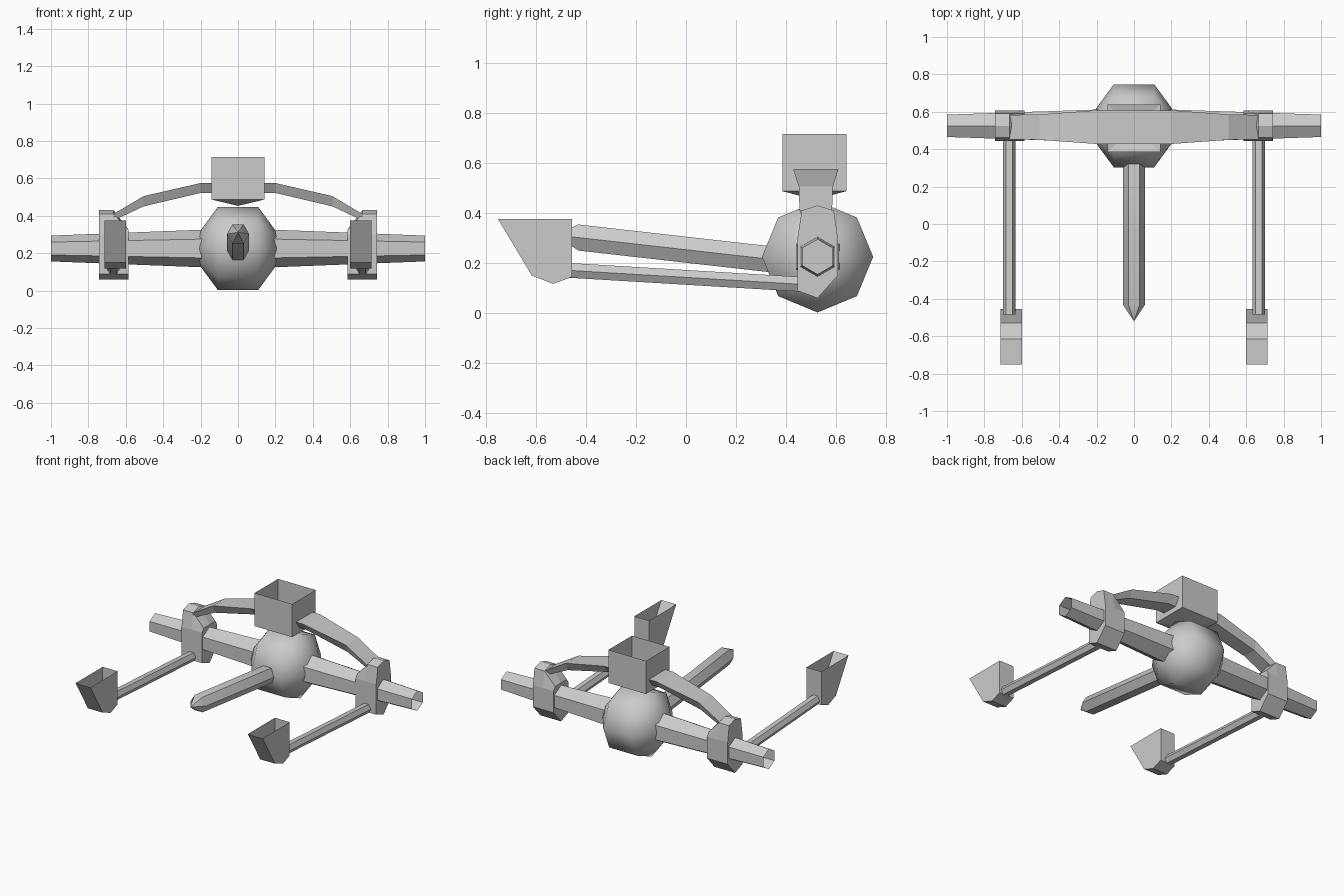
import bpy, bmesh
from math import sin, cos, pi, radians
from mathutils import Vector

if "Cube" in bpy.data.objects:
    bpy.data.objects.remove(bpy.data.objects["Cube"])


def loft(name, rings, cap_start=True, cap_end=True, smooth=0):
    """Skin a list of equal-length point rings; a one-point last ring makes a tip."""
    bm = bmesh.new()
    vs = [[bm.verts.new(p) for p in r] for r in rings]
    for a, b in zip(vs, vs[1:]):
        n = len(a)
        for i in range(n):
            j = (i + 1) % n
            if len(b) == 1:
                bm.faces.new((a[i], a[j], b[0]))
            else:
                bm.faces.new((a[i], a[j], b[j], b[i]))
    if cap_start:
        bm.faces.new(vs[0][::-1])
    if cap_end and len(vs[-1]) > 2:
        bm.faces.new(vs[-1])
    bmesh.ops.recalc_face_normals(bm, faces=bm.faces[:])
    mesh = bpy.data.meshes.new(name)
    bm.to_mesh(mesh)
    bm.free()
    if smooth:
        mesh.polygons.foreach_set("use_smooth", [True] * len(mesh.polygons))
        mesh.set_sharp_from_angle(angle=radians(smooth))
    ob = bpy.data.objects.new(name, mesh)
    bpy.context.collection.objects.link(ob)
    return ob


def ring_x(x, r, n, y=0.525, z=0.225):
    """Polygon around the x axis with a vertex on top."""
    return [(x, y + r * sin(2 * pi * i / n), z + r * cos(2 * pi * i / n)) for i in range(n)]


def ring_y(x, y, z, r, n=6):
    """Polygon around the y axis with a vertex at the side."""
    return [(x + r * cos(2 * pi * i / n), y, z + r * sin(2 * pi * i / n)) for i in range(n)]


# Central faceted ball, turned around the x axis
loft("hub_ball", [ring_x(x, r, 8) for x, r in
     ((-0.205, 0.09), (-0.108, 0.222), (0.108, 0.222), (0.205, 0.09))], smooth=60)

# Pointed pole leaning forward and up
loft("front_pole", [ring_y(0, 0.42, 0.206, 0.06), ring_y(0, -0.43, 0.302, 0.06),
                    [(0, -0.52, 0.312)]], smooth=35)

# Arched beam with a tapering trapezoid section, passing through the top box
stations = [(0.665, 0.375, 0.41, 0.050, 0.065), (0.505, 0.45, 0.505, 0.048, 0.068),
            (0.2, 0.522, 0.575, 0.055, 0.09)]
stations += [(-x, *rest) for x, *rest in reversed(stations)]
loft("arched_beam", [[(x, 0.518 - wb, zb), (x, 0.518 + wb, zb),
                      (x, 0.518 + wt, zt), (x, 0.518 - wt, zt)]
                     for x, zb, zt, wb, wt in stations])

# Open top box with a shallow pointed bottom
corners = ((-0.143, 0.385), (0.143, 0.385), (0.143, 0.64), (-0.143, 0.64))
loft("top_box", [[(x, y, 0.715) for x, y in corners], [(x, y, 0.487) for x, y in corners],
                 [(0, 0.513, 0.453)]], cap_start=False)

clamp = ((0.445, 0.09), (0.445, 0.30), (0.462, 0.41), (0.525, 0.43),
         (0.59, 0.41), (0.606, 0.30), (0.606, 0.15), (0.525, 0.06))
bucket = ((-0.75, 0.375), (-0.615, 0.15), (-0.53, 0.117), (-0.455, 0.145), (-0.455, 0.375))

for s, side in ((-1, "left"), (1, "right")):
    # Open-ended crossbar half
    loft(side + "_crossbar", [ring_x(s * 0.15, 0.102, 6), ring_x(s, 0.069, 6)],
         False, False, smooth=35)

    # Clamp plate, inner upper edge cut back under the beam
    loft(side + "_clamp", [[(s * 0.742, y, z) for y, z in clamp],
                           [(s * 0.665, y, z) for y, z in clamp],
                           [(s * 0.585, y, min(z, 0.325)) for y, z in clamp]])

    # Forward arm
    loft(side + "_arm", [ring_y(s * 0.667, 0.5, 0.113, 0.034),
                         ring_y(s * 0.667, -0.485, 0.172, 0.034)], smooth=35)

    # Open bucket: two side plates and a folded strip, no lid
    bm = bmesh.new()
    a, b = [[bm.verts.new((s * x, y, z)) for y, z in bucket] for x in (0.6, 0.713)]
    bm.faces.new(a)
    bm.faces.new(b[::-1])
    for i in range(len(bucket) - 1):
        bm.faces.new((a[i + 1], a[i], b[i], b[i + 1]))
    bmesh.ops.recalc_face_normals(bm, faces=bm.faces[:])
    mesh = bpy.data.meshes.new(side + "_bucket")
    bm.to_mesh(mesh)
    bm.free()
    bpy.context.collection.objects.link(bpy.data.objects.new(side + "_bucket", mesh))
